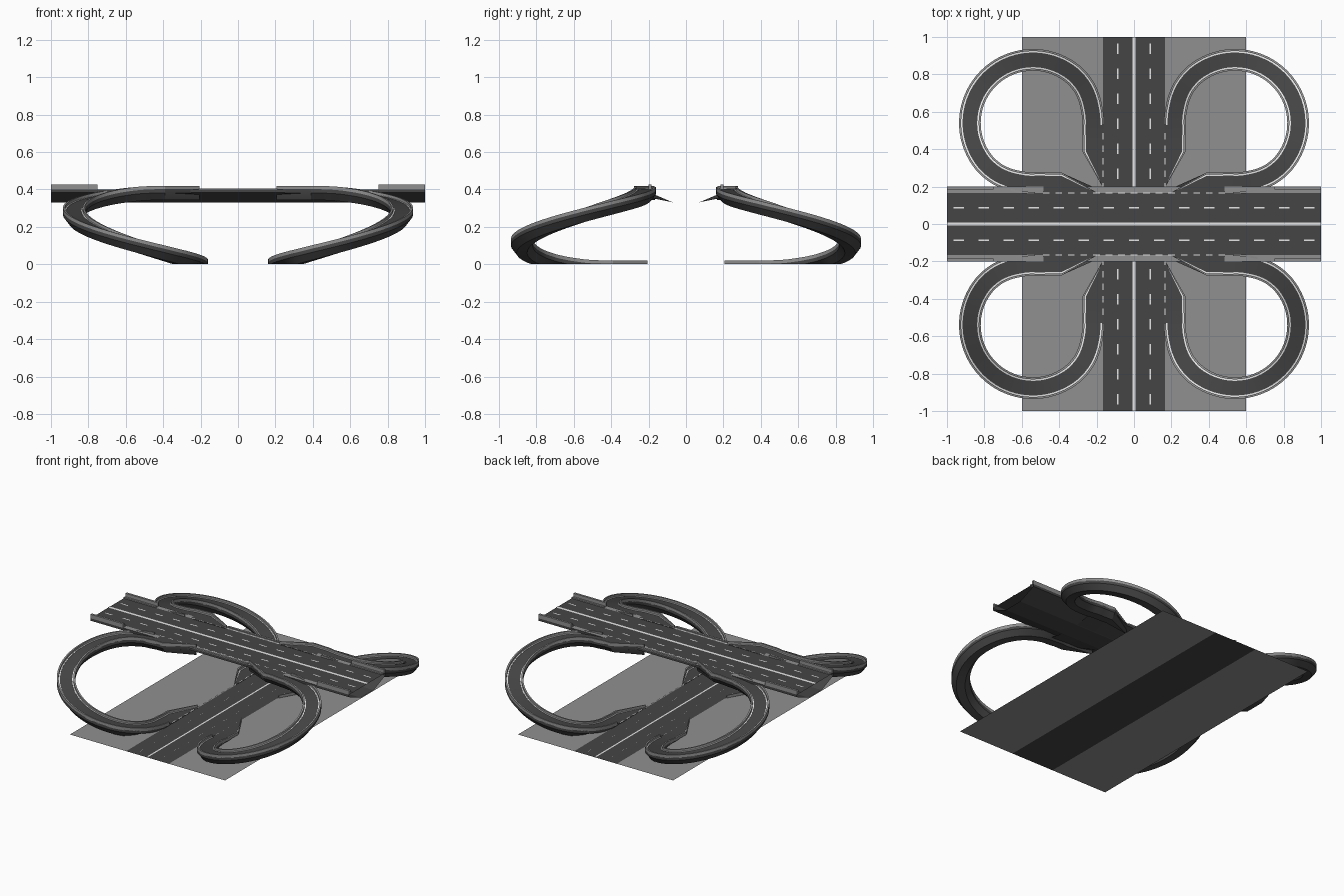
import bpy, bmesh, math
from mathutils import Vector

if "Cube" in bpy.data.objects:
    bpy.data.objects.remove(bpy.data.objects["Cube"])


def material(name, v):
    m = bpy.data.materials.new(name)
    m.diffuse_color = (v, v, v, 1)
    m.use_nodes = True
    m.node_tree.nodes["Principled BSDF"].inputs["Base Color"].default_value = m.diffuse_color
    return m


ASPHALT = material("asphalt", 0.06)
CONCRETE = material("concrete", 0.28)
WHITE = material("white_paint", 0.8)


def finish(name, bm, mat, mirror=False, closed=True):
    if closed:
        bmesh.ops.recalc_face_normals(bm, faces=bm.faces)
    me = bpy.data.meshes.new(name)
    bm.to_mesh(me)
    bm.free()
    me.materials.append(mat)
    ob = bpy.data.objects.new(name, me)
    bpy.context.collection.objects.link(ob)
    if mirror:
        mod = ob.modifiers.new("four_corners", 'MIRROR')
        mod.use_axis = (True, True, False)
        mod.use_mirror_merge = False
    return ob


def polys(name, mat, faces, mirror=False):
    bm = bmesh.new()
    for f in faces:
        bm.faces.new([bm.verts.new(p) for p in f])
    return finish(name, bm, mat, mirror, closed=False)


def rect(x0, x1, y0, y1, z):
    return [(x0, y0, z), (x1, y0, z), (x1, y1, z), (x0, y1, z)]


def box(name, mat, x0, x1, y0, y1, z0, z1, mirror=False):
    bm = bmesh.new()
    a = [bm.verts.new(p) for p in rect(x0, x1, y0, y1, z0)]
    b = [bm.verts.new(p) for p in rect(x0, x1, y0, y1, z1)]
    bm.faces.new(a)
    bm.faces.new(b)
    for i in range(4):
        j = (i + 1) % 4
        bm.faces.new((a[i], a[j], b[j], b[i]))
    return finish(name, bm, mat, mirror)


# Ground and lower road
ZG, ZD = 0.002, 0.40
polys("ground_verge", CONCRETE, [rect(-.6, -.165, -1, 1, 0), rect(.165, .6, -1, 1, 0)])
polys("lower_road", ASPHALT, [rect(-.165, .165, -1, 1, 0)])

# Upper deck: open shell extruded along x
section = [(.165, ZD), (.2, ZD), (.2, .383), (.07, .33), (-.07, .33),
           (-.2, .383), (-.2, ZD), (-.165, ZD)]


def shell(pts):
    return [[(-1, *a), (-1, *b), (1, *b), (1, *a)] for a, b in zip(pts, pts[1:])]


polys("deck_road", ASPHALT, [rect(-1, 1, -.165, .165, ZD)])
polys("deck_shoulders", CONCRETE, [rect(-1, 1, .165, .2, ZD), rect(-1, 1, -.2, -.165, ZD)])
polys("deck_underside", ASPHALT, shell(section[1:-1]))
box("deck_parapet", CONCRETE, .75, 1, .185, .2, ZD, .428, True)
box("deck_parapet_step", CONCRETE, .75, 1, .165, .178, ZD, .408, True)
box("deck_kerb", CONCRETE, -.21, .21, .185, .2, ZD, .406, True)

# Painted markings, the same for both roads with x and y swapped
for name, z, swap in (("deck_markings", ZD + .003, False), ("lower_markings", ZG + .003, True)):
    marks = [(-1, 1, -.009, .009)]
    for i in range(-7, 8):
        for s in (-1, 1):
            c = i * .134
            marks.append((c - .028, c + .028, s * .086 - .004, s * .086 + .004))
    for i in range(-7, 8):                      # short dashes along merge lanes
        for s in (-1, 1):
            c = i * .067
            marks.append((c - .018, c + .018, s * .166 - .0025, s * .166 + .0025))
    if swap:
        marks = [(c, d, a, b) for a, b, c, d in marks]
    polys(name, WHITE, [rect(*m, z) for m in marks])

# Loop ramp path: polar radius about the loop centre, symmetric about the diagonal
C, HALF, A0, A1 = Vector((.54, .54)), .058, 203.6, -113.6
RADII = [(0, .3375), (85, .3375), (100, .334), (120, .323), (142, .3205), (158.6, .348)]


def path(a):
    d = min(abs(a - 45), 165)
    for (d0, r0), (d1, r1) in zip(RADII, RADII[1:]):
        if d <= d1 or d1 == RADII[-1][0]:
            r = r0 + (r1 - r0) * (d - d0) / (d1 - d0)
            break
    t = math.radians(a)
    return C + Vector((math.cos(t), math.sin(t))) * r


def station(a):
    """Outer point, inner point and road height at angle a."""
    p = path(a)
    tan = (path(a - 2) - path(a + 2)).normalized()
    n = Vector((-tan.y, tan.x))                 # points away from the centre
    t = (A0 - a) / (A0 - A1)
    z = ZG + (ZD - ZG + .002) * t * t * (3 - 2 * t)
    return p + n * HALF, p - n * HALF, z


N = 72
loop = [station(A0 + (A1 - A0) * i / N) for i in range(N + 1)]
low, high = loop[0][2], loop[-1][2]
loop[0] = (Vector((.163, .39)), Vector((.277, .39)), low)
loop[-1] = (Vector((.39, .163)), Vector((.39, .277)), high)
taper_a = (Vector((.163, .205)), Vector((.172, .205)), low)
taper_b = (Vector((.205, .163)), Vector((.205, .172)), high)
full = [taper_a] + loop + [taper_b]


def sweep(name, mat, stations, profile):
    """Closed profile of (side, inset, dz); side 0 is the outer edge, 1 the inner."""
    bm = bmesh.new()
    rings = []
    for o, i, z in stations:
        w = (i - o).length
        d = (i - o) / w
        ring = []
        for side, inset, dz in profile:
            inset = min(inset, w * .45)
            p = i - d * inset if side else o + d * inset
            ring.append(bm.verts.new((p.x, p.y, max(z + dz, .001))))
        rings.append(ring)
    k = len(profile)
    for r, s in zip(rings, rings[1:]):
        for j in range(k):
            bm.faces.new((r[j], r[(j + 1) % k], s[(j + 1) % k], s[j]))
    bm.faces.new(rings[0])
    bm.faces.new(rings[-1])
    ob = finish(name, bm, mat, True)
    bpy.ops.object.select_all(action='DESELECT')
    ob.select_set(True)
    bpy.context.view_layer.objects.active = ob
    bpy.ops.object.shade_smooth_by_angle(angle=math.radians(25))


def strip(side, a, b, z0, z1):
    return [(side, a, z0), (side, b, z0), (side, b, z1), (side, a, z1)]


# Ramps with guards and edge lines; the outer side stays open where lanes merge
arc = loop[5:-5]
sweep("ramp_body", ASPHALT, full, [(0, 0, 0), (1, 0, 0), (1, 0, -.02), (1, .03, -.058),
                                   (0, .03, -.058), (0, 0, -.02)])
sweep("ramp_outer_guard", CONCRETE, arc, strip(0, 0, .011, -.004, .018))
sweep("ramp_inner_guard", CONCRETE, full, strip(1, 0, .011, -.004, .018))
sweep("ramp_outer_line", WHITE, arc, strip(0, .011, .019, .001, .003))
sweep("ramp_inner_line", WHITE, full, strip(1, .011, .019, .001, .003))

# Sloped underside joining each ramp to the deck
polys("ramp_deck_wedge", ASPHALT, [
    [(.2, .07, .331), (.2, .19, .382), (.39, .275, .382), (.39, .07, .331)],
    [(.39, .07, .331), (.39, .275, .382), (.53, .26, .37), (.53, .07, .331)]], True)
